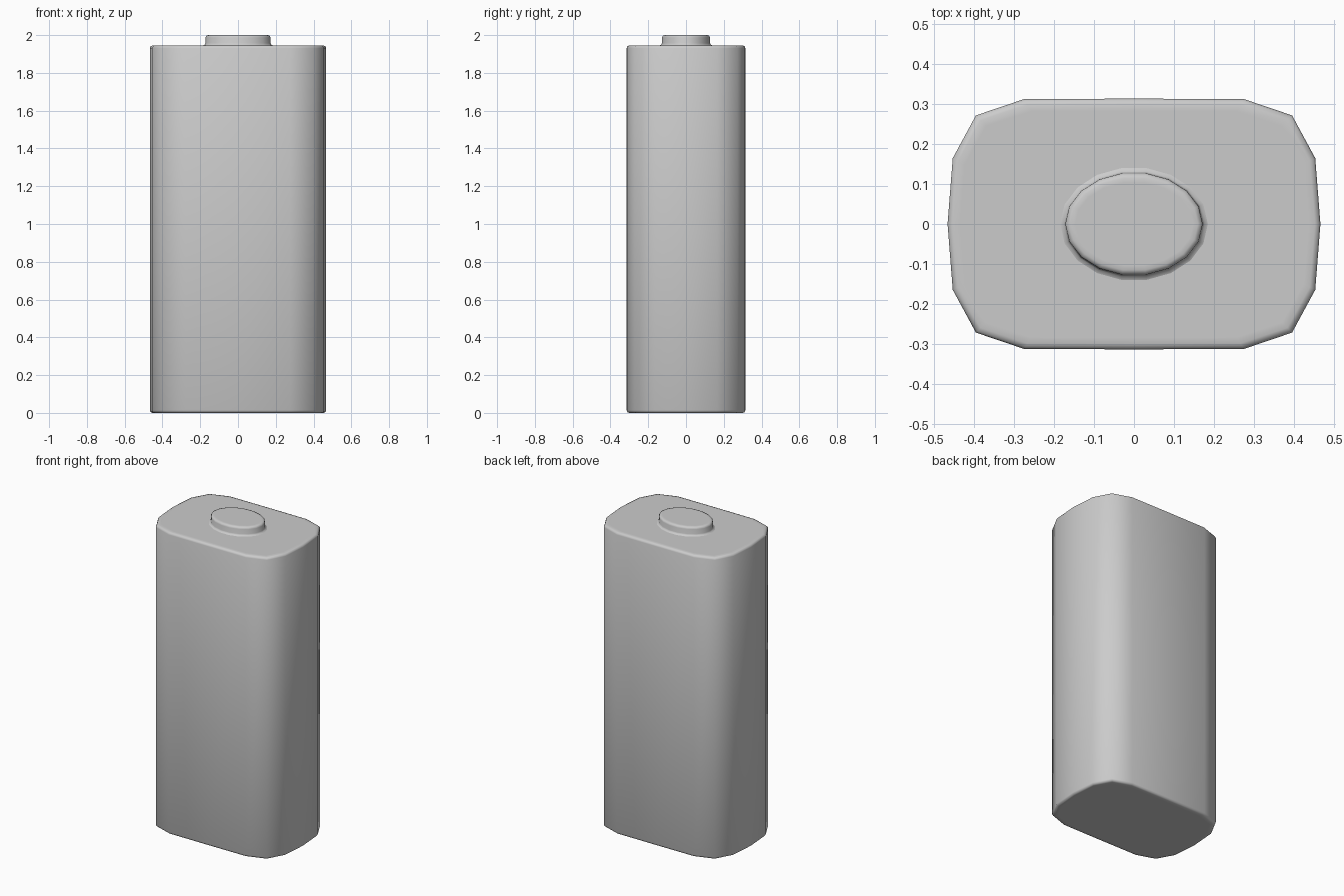
import bpy, bmesh, math

if "Cube" in bpy.data.objects:
    bpy.data.objects.remove(bpy.data.objects["Cube"])


def loft(name, rings):
    """Skin a stack of closed rings and cap both ends."""
    bm = bmesh.new()
    loops = [[bm.verts.new(p) for p in ring] for ring in rings]
    n = len(loops[0])
    for a, b in zip(loops, loops[1:]):
        for i in range(n):
            j = (i + 1) % n
            bm.faces.new((a[i], a[j], b[j], b[i]))
    bm.faces.new(loops[0][::-1])
    bm.faces.new(loops[-1])
    bmesh.ops.recalc_face_normals(bm, faces=bm.faces)
    mesh = bpy.data.meshes.new(name)
    bm.to_mesh(mesh)
    bm.free()
    obj = bpy.data.objects.new(name, mesh)
    bpy.context.collection.objects.link(obj)
    bpy.ops.object.select_all(action='DESELECT')
    obj.select_set(True)
    bpy.context.view_layer.objects.active = obj
    bpy.ops.object.shade_smooth_by_angle(angle=math.radians(60))
    return obj


def body_ring(inset, z):
    sx, sy = 1 - inset / 0.467, 1 - inset / 0.314
    quarter = [(0.454, 0.165), (0.396, 0.272), (0.275, 0.313)]
    half = quarter + [(0, 0.314)] + [(-x, y) for x, y in reversed(quarter)]
    outline = [(0.467, 0)] + half + [(-0.467, 0)] + [(-x, -y) for x, y in half]
    return [(x * sx, y * sy, z) for x, y in outline]


def button_ring(inset, z, sides=18):
    angles = [2 * math.pi * i / sides for i in range(sides)]
    return [((0.173 - inset) * math.cos(a), (0.13 - inset) * math.sin(a), z)
            for a in angles]


# Rounded rectangular body with small edge bevels
body_profile = [(0.03, 0), (0.014, 0), (0.004, 0.004), (0, 0.014),
                (0, 1.931), (0.004, 1.941), (0.014, 1.945), (0.03, 1.945)]
loft("body", [body_ring(i, z) for i, z in body_profile])

# Raised oval button with a flared foot
button_profile = [(-0.012, 1.94), (-0.012, 1.945), (-0.003, 1.949), (0, 1.957),
                  (0.001, 1.987), (0.004, 1.996), (0.013, 2.0), (0.025, 2.0)]
loft("top_button", [button_ring(i, z) for i, z in button_profile])
